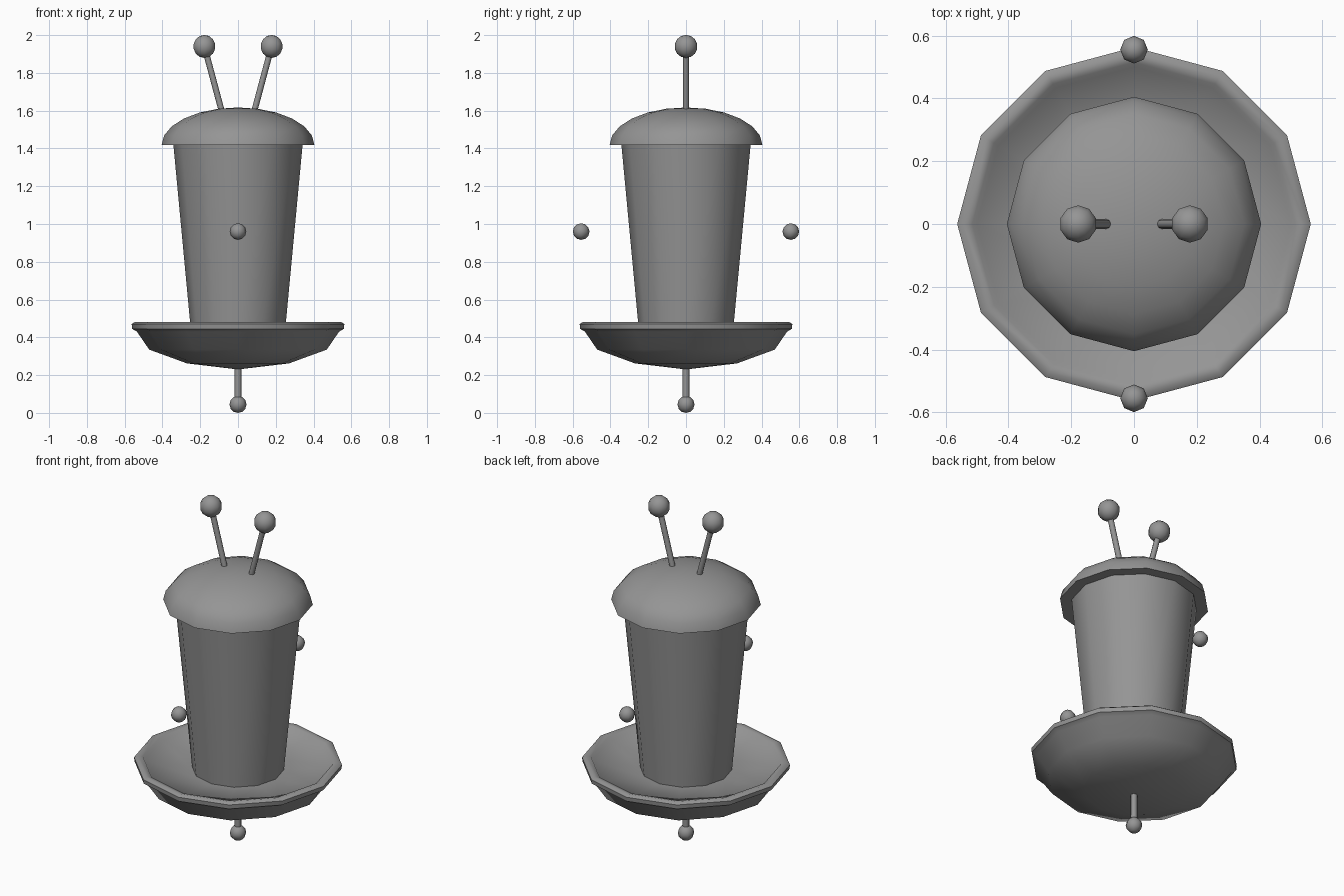
import bpy
import math
from mathutils import Vector

cube = bpy.data.objects.get("Cube")
if cube:
    bpy.data.objects.remove(cube, do_unlink=True)

# One plain grey for the whole model
grey = bpy.data.materials.new("plain_grey")
grey.use_nodes = True
colour = (0.3, 0.3, 0.3, 1)
grey.diffuse_color = colour
grey.node_tree.nodes["Principled BSDF"].inputs["Base Color"].default_value = colour


def finish(obj, name, angle=50):
    obj.name = name
    obj.data.materials.append(grey)
    bpy.ops.object.select_all(action='DESELECT')
    obj.select_set(True)
    bpy.context.view_layer.objects.active = obj
    bpy.ops.object.shade_smooth_by_angle(angle=math.radians(angle))


def lathe(name, profile, sides=12):
    """Spin (radius, height) points, listed bottom to top, about the z axis."""
    verts, faces, rings = [], [], []
    for r, z in profile:
        count = sides if r > 0 else 1
        start = len(verts)
        for i in range(count):
            a = math.tau * i / sides
            verts.append((r * math.cos(a), r * math.sin(a), z))
        rings.append([start + i % count for i in range(sides)])
    for low, high in zip(rings, rings[1:]):
        for i in range(sides):
            j = (i + 1) % sides
            face = dict.fromkeys((low[i], low[j], high[j], high[i]))
            faces.append(list(face))
    mesh = bpy.data.meshes.new(name)
    mesh.from_pydata(verts, [], faces)
    obj = bpy.data.objects.new(name, mesh)
    bpy.context.collection.objects.link(obj)
    finish(obj, name)


def ball(name, centre, radius, sides):
    bpy.ops.mesh.primitive_uv_sphere_add(segments=sides, ring_count=sides // 2 + 2,
                                         radius=radius, location=centre)
    finish(bpy.context.object, name)


def rod(name, start, end, radius):
    start, end = Vector(start), Vector(end)
    axis = end - start
    bpy.ops.mesh.primitive_cylinder_add(vertices=8, radius=radius, depth=axis.length,
                                        location=(start + end) / 2)
    obj = bpy.context.object
    obj.rotation_euler = axis.to_track_quat('Z', 'Y').to_euler()
    finish(obj, name)


# Shallow dish with a rolled rim
lathe("dish", [(0, 0.23), (0.27, 0.262), (0.47, 0.335), (0.535, 0.43), (0.56, 0.445),
               (0.563, 0.47), (0.545, 0.482), (0.515, 0.475), (0.5, 0.455),
               (0.27, 0.43), (0, 0.42)])

# Tapered body and domed cap
lathe("body", [(0, 0.42), (0.248, 0.42), (0.343, 1.43), (0, 1.43)])
dome = [(0.405 * math.cos(math.radians(a)), 1.417 + 0.2 * math.sin(math.radians(a)))
        for a in (0, 15, 30, 45, 60, 75)]
lathe("cap", [(0, 1.417)] + dome + [(0, 1.617)])

# Mirrored antennae, and floating balls at front and back
for side, word in ((1, "left"), (-1, "right")):
    rod(word + "_antenna_rod", (side * 0.083, 0, 1.585), (side * 0.178, 0, 1.94), 0.016)
    ball(word + "_antenna_ball", (side * 0.178, 0, 1.94), 0.061, 10)
for side, word in ((1, "back"), (-1, "front")):
    ball(word + "_ball", (0, side * 0.555, 0.96), 0.044, 8)

# Hanging stem with its ball
rod("stem", (0, 0, 0.05), (0, 0, 0.26), 0.018)
ball("stem_ball", (0, 0, 0.045), 0.045, 8)
